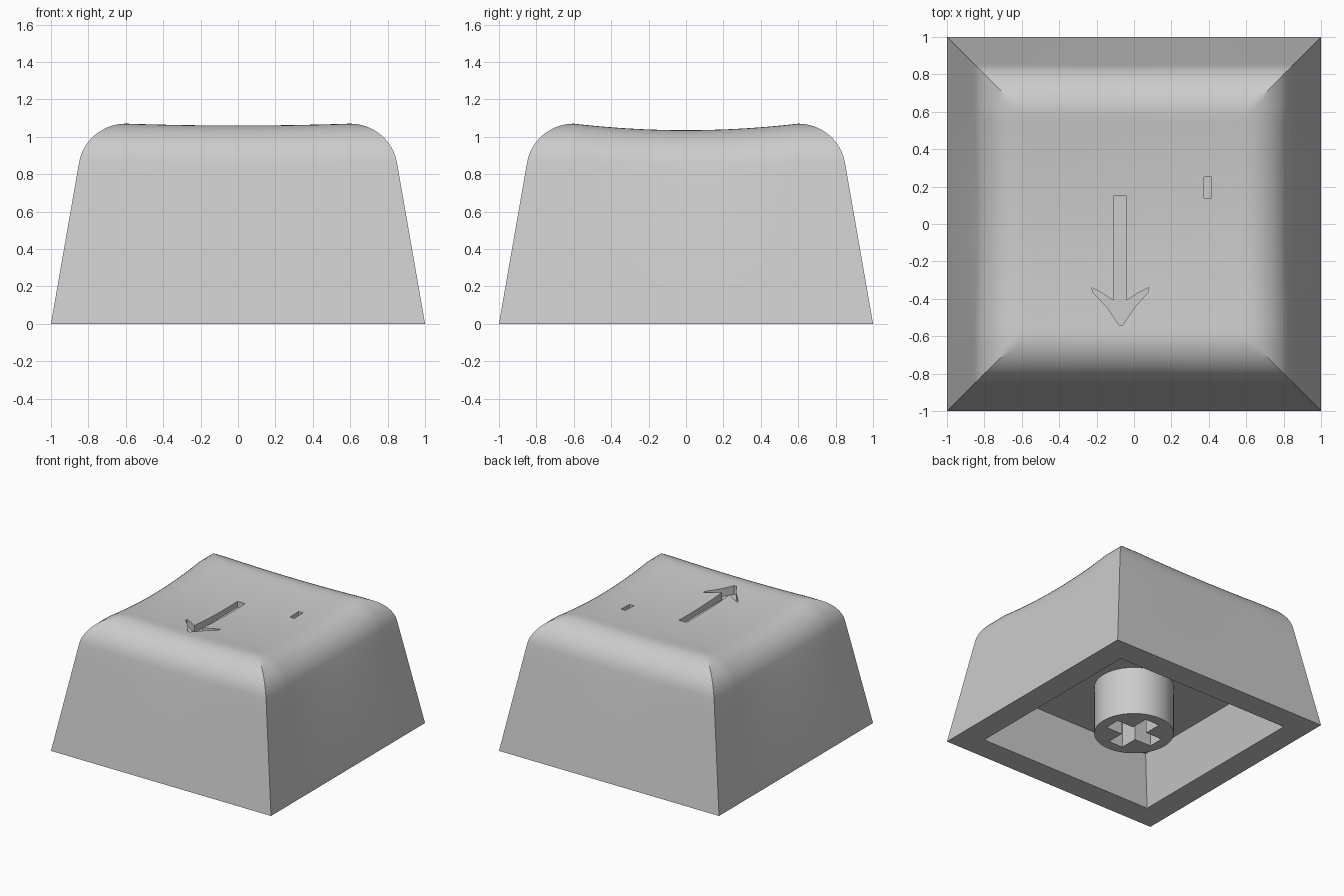
import bpy, bmesh, math

cube = bpy.data.objects.get("Cube")
if cube:
    bpy.data.objects.remove(cube, do_unlink=True)

grey = bpy.data.materials.new("light_grey_plastic")
grey.use_nodes = True
COLOR = (0.6, 0.6, 0.6, 1)
grey.diffuse_color = COLOR
for node in grey.node_tree.nodes:
    if node.type == 'BSDF_PRINCIPLED':
        node.inputs["Base Color"].default_value = COLOR


def make_object(name, bm):
    bmesh.ops.recalc_face_normals(bm, faces=bm.faces)
    mesh = bpy.data.meshes.new(name)
    bm.to_mesh(mesh)
    bm.free()
    mesh.materials.append(grey)
    obj = bpy.data.objects.new(name, mesh)
    bpy.context.collection.objects.link(obj)
    return obj


def prism(name, outline, z0, z1, top_scale=1):
    """Closed solid from an outline, optionally tapered towards the top."""
    bm = bmesh.new()
    low = [bm.verts.new((x, y, z0)) for x, y in outline]
    high = [bm.verts.new((x * top_scale, y * top_scale, z1)) for x, y in outline]
    bm.faces.new(low)
    bm.faces.new(high)
    for i in range(len(low)):
        j = (i + 1) % len(low)
        bm.faces.new((low[i], low[j], high[j], high[i]))
    return make_object(name, bm)


def rect(x0, x1, y0, y1):
    return [(x0, y0), (x1, y0), (x1, y1), (x0, y1)]


def select_only(obj):
    bpy.ops.object.select_all(action='DESELECT')
    obj.select_set(True)
    bpy.context.view_layer.objects.active = obj


def cut(obj, cutter):
    mod = obj.modifiers.new("cut", 'BOOLEAN')
    mod.operation = 'DIFFERENCE'
    mod.solver = 'EXACT'
    mod.object = cutter
    cutter.hide_render = True
    select_only(obj)
    bpy.ops.object.modifier_apply(modifier=mod.name)
    bpy.data.objects.remove(cutter, do_unlink=True)


# Rounded shoulder: radius, start of the arc, and slope angle of the walls
R, FLAT, TOP = 0.254, 0.6, 1.07
SLOPE = math.radians(80)
ARC_END = FLAT + R * math.sin(SLOPE)
ARC_Z = R * (1 - math.cos(SLOPE))


def dish(x, y):
    """Depth of the hollow in the top, deepest in the middle."""
    u, v = min(abs(x) / FLAT, 1), min(abs(y) / FLAT, 1)
    return 0.035 * (1 - v * v) + 0.01 * (1 - u * u)


def cap_point(x, y):
    s = max(abs(x), abs(y))
    d = dish(x, y)
    if s > ARC_END + 0.001:
        return x, y, (TOP - ARC_Z) * (1 - s) / (1 - ARC_END)
    drop, pull = 0, 0
    if s > FLAT:
        drop = R - math.sqrt(R * R - (s - FLAT) ** 2)
        pull = -0.176 * d * (s - FLAT) / (ARC_END - FLAT)
    # Keep the end of the shoulder on the sloping wall
    px = x - math.copysign(pull, x) if abs(x) == s else x
    py = y - math.copysign(pull, y) if abs(y) == s else y
    return px, py, TOP - d - drop


# Cap shell: one grid of square rings folded over the top and down the walls
flat_steps, arc_steps = 10, 12
half = [FLAT * i / flat_steps for i in range(flat_steps + 1)]
half += [FLAT + R * math.sin(SLOPE * i / arc_steps) for i in range(1, arc_steps + 1)]
half += [ARC_END + 0.02, 1]
steps = [-s for s in reversed(half[1:])] + half
n = len(steps)
bm = bmesh.new()
grid = [[bm.verts.new(cap_point(x, y)) for y in steps] for x in steps]
for i in range(n - 1):
    for j in range(n - 1):
        a, b, c, d = grid[i][j], grid[i + 1][j], grid[i + 1][j + 1], grid[i][j + 1]
        if i == j:                      # mitre along the corner diagonals
            bm.faces.new((a, b, c))
            bm.faces.new((a, c, d))
        elif i + j == n - 2:
            bm.faces.new((a, b, d))
            bm.faces.new((b, c, d))
        else:
            bm.faces.new((a, b, c, d))
rim = [grid[i][0] for i in range(n - 1)] + [grid[n - 1][j] for j in range(n - 1)]
rim += [grid[i][n - 1] for i in range(n - 1, 0, -1)] + [grid[0][j] for j in range(n - 1, 0, -1)]
bm.faces.new(rim)
cap = make_object("key_cap_shell", bm)

# Hollow underside, tapering inwards
CEILING = 0.4
WIDE, NARROW, BELOW = 0.8, 0.71, -0.1
start = WIDE + (WIDE - NARROW) * -BELOW / CEILING
cut(cap, prism("cavity_cutter", rect(-start, start, -start, start),
               BELOW, CEILING, NARROW / start))

# Engraved arrow and small mark in the top
arrow = [(-.11, .15), (-.11, -.41), (-.17, -.37), (-.225, -.34), (-.22, -.365),
         (-.14, -.45), (-.08, -.54), (-.06, -.54), (0, -.45), (.075, -.365),
         (.08, -.34), (.02, -.37), (-.04, -.41), (-.04, .15)]
cut(cap, prism("arrow_cutter", arrow, 0.98, 1.2))
cut(cap, prism("mark_cutter", rect(.375, .415, .14, .25), 0.98, 1.2))

# Round stem with a cross-shaped socket
circle = [(0.3 * math.cos(math.tau * i / 64), 0.3 * math.sin(math.tau * i / 64))
          for i in range(64)]
stem = prism("stem", circle, 0, CEILING + 0.02)
L, W = 0.215, 0.065
cross = [(-L, -W), (-W, -W), (-W, -L), (W, -L), (W, -W), (L, -W),
         (L, W), (W, W), (W, L), (-W, L), (-W, W), (-L, W)]
cut(stem, prism("cross_cutter", cross, -0.1, 0.38))

for obj in (cap, stem):
    select_only(obj)
    bpy.ops.object.shade_smooth_by_angle(angle=math.radians(25))
